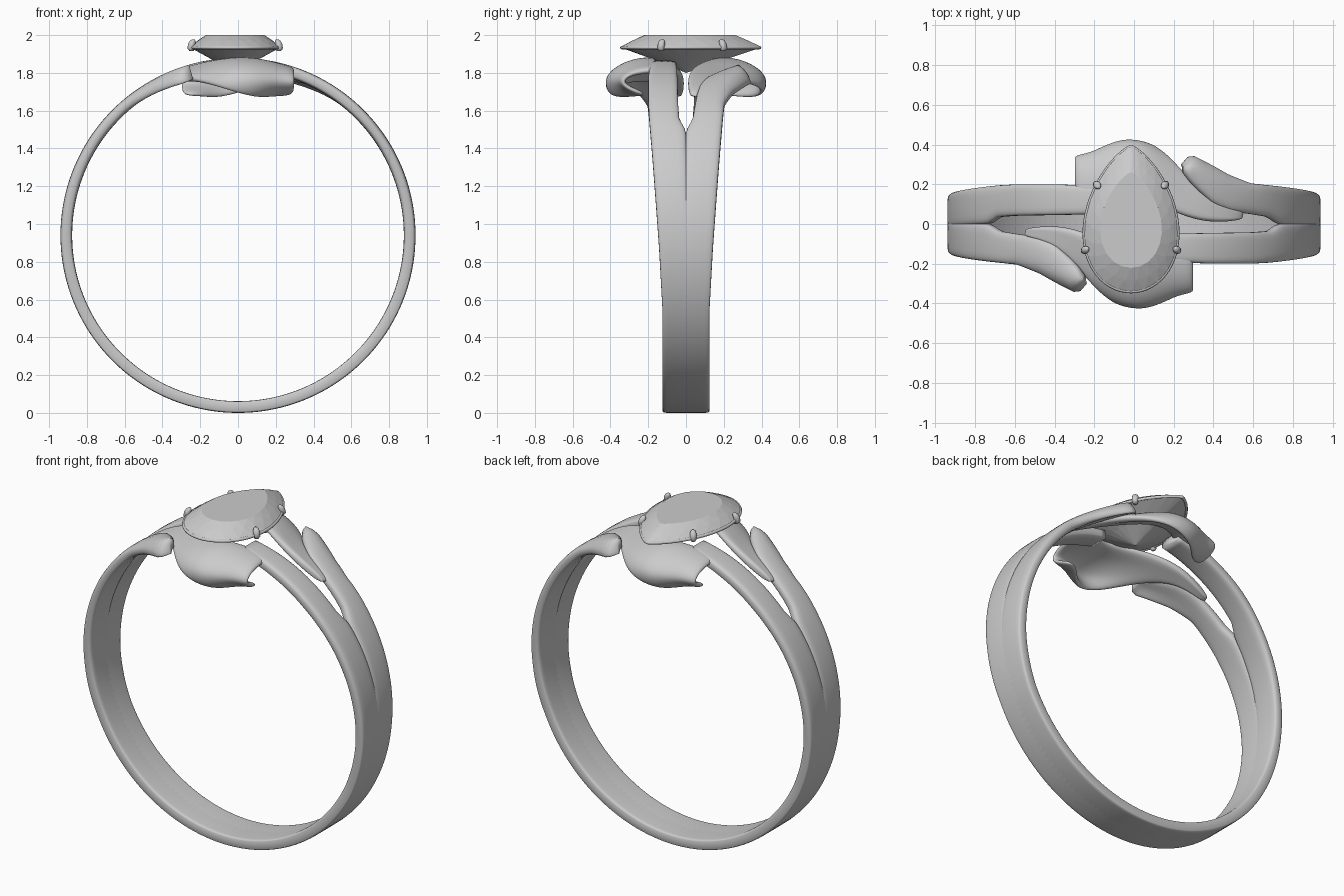
import bpy, bmesh, math
from mathutils import Vector

if "Cube" in bpy.data.objects:
    bpy.data.objects.remove(bpy.data.objects["Cube"])

RZ, RM = 0.94, 0.909          # ring centre height, mid radius of the band


def make(name, verts, faces, smooth=True):
    me = bpy.data.meshes.new(name)
    me.from_pydata([tuple(v) for v in verts], [], faces)
    bm = bmesh.new()
    bm.from_mesh(me)
    bmesh.ops.recalc_face_normals(bm, faces=bm.faces)
    bm.to_mesh(me)
    bm.free()
    for p in me.polygons:
        p.use_smooth = smooth
    ob = bpy.data.objects.new(name, me)
    bpy.context.collection.objects.link(ob)
    return ob


def grid_faces(rows, n, closed):
    return [(r * n + i, r * n + (i + 1) % n, (r + 1) * n + (i + 1) % n, (r + 1) * n + i)
            for r in range(rows - 1) for i in range(n if closed else n - 1)]


def half_turn(ob, name):
    # twin part rotated half a turn about the vertical axis
    twin = ob.copy()
    twin.name = name
    twin.rotation_euler.z = math.pi
    bpy.context.collection.objects.link(twin)


def table(keys, a):
    for k0, k1 in zip(keys, keys[1:]):
        if a <= k1[0]:
            t = max(0, (a - k0[0]) / (k1[0] - k0[0]))
            return [p + (q - p) * t for p, q in zip(k0[1:], k1[1:])]
    return list(keys[-1][1:])


# Split band: one strand runs from the right shoulder round the bottom
# to the flared left leaf. Keys: angle from top, inner y, outer y, squareness
KEYS = [(10, .05, .19, 4), (25, .045, .2, 4), (40, .042, .2, 4), (48, .035, .195, 3.5),
        (53, .0, .19, 3.5), (75, -.012, .165, 4), (95, -.03, .142, 5), (115, -.05, .125, 8),
        (245, -.05, .125, 8), (265, -.03, .142, 5), (285, -.012, .165, 4), (307, 0, .19, 3.5),
        (312, .035, .195, 3.5), (320, .05, .205, 3), (328, .065, .25, 3), (334, .10, .30, 3),
        (340, .18, .345, 2.6), (342.5, .22, .335, 2.4), (344, .255, .30, 2)]
N, STEPS = 24, 150
verts = []
for s in range(STEPS + 1):
    deg = 10 + 334 * s / STEPS
    a = math.radians(deg)
    y0, y1, e = table(KEYS, deg)
    leaf = max(0, min(1, (deg - 318) / 22))
    for i in range(N):
        t = 2 * math.pi * i / N
        c, q = math.cos(t), math.sin(t)
        u = math.copysign(abs(c) ** (2 / e), c)
        v = math.copysign(abs(q) ** (2 / e), q)
        # the leaf droops along its outer edge
        r = RM + 0.031 * v - 0.045 * leaf * max(0, u) ** 2
        y = -((y0 + y1) / 2 + u * (y1 - y0) / 2)
        verts.append((r * math.sin(a), y, RZ + r * math.cos(a)))
faces = grid_faces(STEPS + 1, N, True)
faces += [tuple(range(N)), tuple(range(STEPS * N, STEPS * N + N))]
strand = make("front_band_strand", verts, faces)
half_turn(strand, "back_band_strand")


# Folded ribbon: narrow tail in the left slit, rising over the front, rolling into a hook
def line(p, q):
    p, q = Vector(p), Vector(q)
    return [p.lerp(q, k / 3) for k in range(4)]


secs = [line((-.55, -.02, 1.68), (-.56, -.06, 1.67)),
        line((-.36, .0, 1.79), (-.39, -.10, 1.76)),
        line((-.17, -.07, 1.85), (-.25, -.26, 1.77)),
        [(0, -.16, 1.87), (-.03, -.29, 1.86), (-.07, -.40, 1.80), (-.09, -.43, 1.72)],
        [(.12, -.16, 1.865), (.1, -.32, 1.85), (.06, -.45, 1.76), (.1, -.38, 1.66)],
        [(.22, -.09, 1.83), (.22, -.28, 1.83), (.21, -.38, 1.75), (.2, -.23, 1.68)],
        [(.30, -.09, 1.81), (.30, -.28, 1.81), (.30, -.37, 1.74), (.30, -.20, 1.68)]]
ribbon = make("front_ribbon", [p for s in secs for p in s], grid_faces(len(secs), 4, False))
m = ribbon.modifiers.new("thickness", "SOLIDIFY")
m.thickness, m.offset = 0.045, 0
m = ribbon.modifiers.new("smooth", "SUBSURF")
m.levels = m.render_levels = 3
half_turn(ribbon, "back_ribbon")


# Pear-cut stone
def pear(t, k=1.0, z=0.0):
    x = 0.273 * math.sin(t) * math.sqrt(abs(math.sin(t / 2)))
    return (-.015 + k * x, .01 + k * (.015 + .365 * math.cos(t)), z)


G = 24
rows = [(.5, 1.868, .5), (1, 1.932, 0), (1, 1.942, 0), (.84, 1.972, .5), (.66, 2.0, 0)]
gv = [pear(2 * math.pi * (i + sh) / G, k, z) for k, z, sh in rows for i in range(G)]
gf = [tuple(range(4 * G, 5 * G))]
for r in range(4):
    for i in range(G):
        a, b = r * G + i, r * G + (i + 1) % G
        c, d = b + G, a + G
        s0, s1 = rows[r][2], rows[r + 1][2]
        if s0 == s1:
            gf.append((a, b, c, d))
        elif s1 > s0:
            gf += [(a, b, d), (b, c, d)]
        else:
            gf += [(a, b, c), (a, c, d)]
gv.append((-.01, 0, 1.80))
gf += [(i, (i + 1) % G, len(gv) - 1) for i in range(G)]
make("pear_stone", gv, gf, smooth=False)

# Thin rim around the girdle
M = 64
rv = []
for i in range(M):
    c = Vector(pear(2 * math.pi * i / M, 1, 1.934))
    out = (c - Vector((-.015, 0, 1.934))).normalized()
    for j in range(8):
        w = 2 * math.pi * j / 8
        rv.append(c + out * (.009 * math.cos(w)) + Vector((0, 0, .009 * math.sin(w))))
rf = grid_faces(M, 8, True)
rf += [((M - 1) * 8 + j, (M - 1) * 8 + (j + 1) % 8, (j + 1) % 8, j) for j in range(8)]
make("stone_rim", rv, rf)

# Four prongs leaning over the stone
for n, (x, y) in enumerate([(-.185, .195), (.155, .195), (-.245, -.13), (.215, -.13)]):
    d = Vector((x + .015, y, 0)).normalized()
    pv = []
    for z, r, off in [(1.915, .012, 0), (1.93, .018, .006), (1.955, .019, 0),
                      (1.97, .015, -.006), (1.978, .006, -.01)]:
        for i in range(12):
            w = 2 * math.pi * i / 12
            pv.append((x + d.x * off + r * math.cos(w), y + d.y * off + r * math.sin(w), z))
    make("prong_%d" % (n + 1), pv,
         grid_faces(5, 12, True) + [tuple(range(12)), tuple(range(48, 60))])
